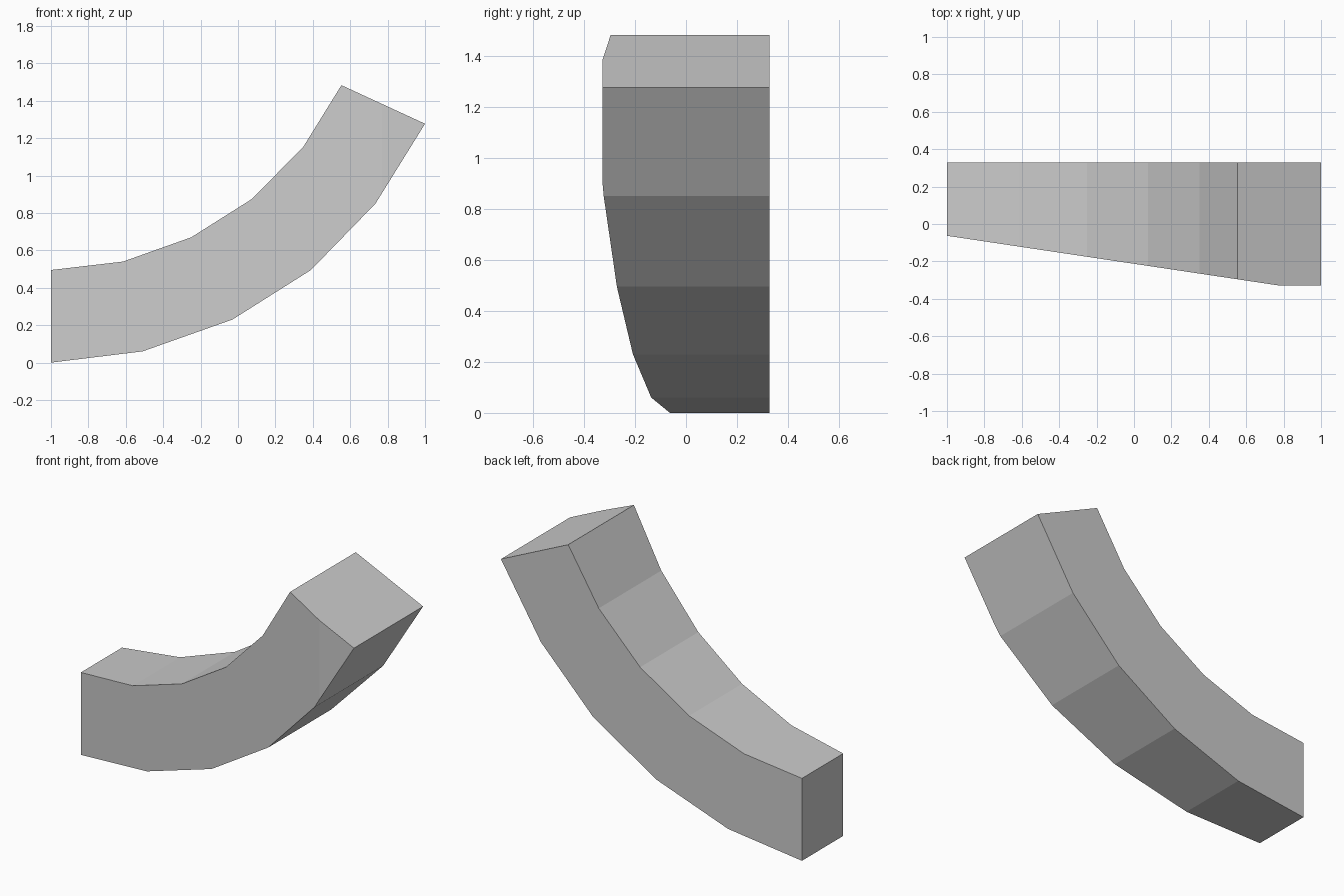
import bpy, bmesh

if "Cube" in bpy.data.objects:
    bpy.data.objects.remove(bpy.data.objects["Cube"])

# Side profile of the curved beam (x, z)
outer = [(-1, 0), (-0.51, 0.06), (-0.03, 0.23), (0.39, 0.495), (0.735, 0.85), (1, 1.277)]
inner = [(0.553, 1.483), (0.35, 1.155), (0.075, 0.875), (-0.25, 0.67), (-0.615, 0.54), (-1, 0.495)]
HALF = 0.328

# Extrude the profile across the width
bm = bmesh.new()
face = bm.faces.new([bm.verts.new((x, -HALF, z)) for x, z in outer + inner])
ext = bmesh.ops.extrude_face_region(bm, geom=[face])
new_verts = [g for g in ext["geom"] if isinstance(g, bmesh.types.BMVert)]
bmesh.ops.translate(bm, verts=new_verts, vec=(0, 2 * HALF, 0))
if face.is_valid and not any(len(e.link_faces) < 2 for e in bm.edges):
    pass
elif not face.is_valid:
    bmesh.ops.holes_fill(bm, edges=[e for e in bm.edges if e.is_boundary], sides=0)
bmesh.ops.recalc_face_normals(bm, faces=bm.faces[:])

# Slanted cut that tapers the front side
cut = bmesh.ops.bisect_plane(bm, geom=bm.verts[:] + bm.edges[:] + bm.faces[:],
                             plane_co=(-1, -0.063, 0), plane_no=(-0.265, -1.77, 0),
                             clear_outer=True)
bmesh.ops.holes_fill(bm, edges=[e for e in bm.edges if e.is_boundary], sides=0)
bmesh.ops.recalc_face_normals(bm, faces=bm.faces[:])

mesh = bpy.data.meshes.new("curved_beam")
bm.to_mesh(mesh)
bm.free()
beam = bpy.data.objects.new("curved_beam", mesh)
bpy.context.collection.objects.link(beam)
